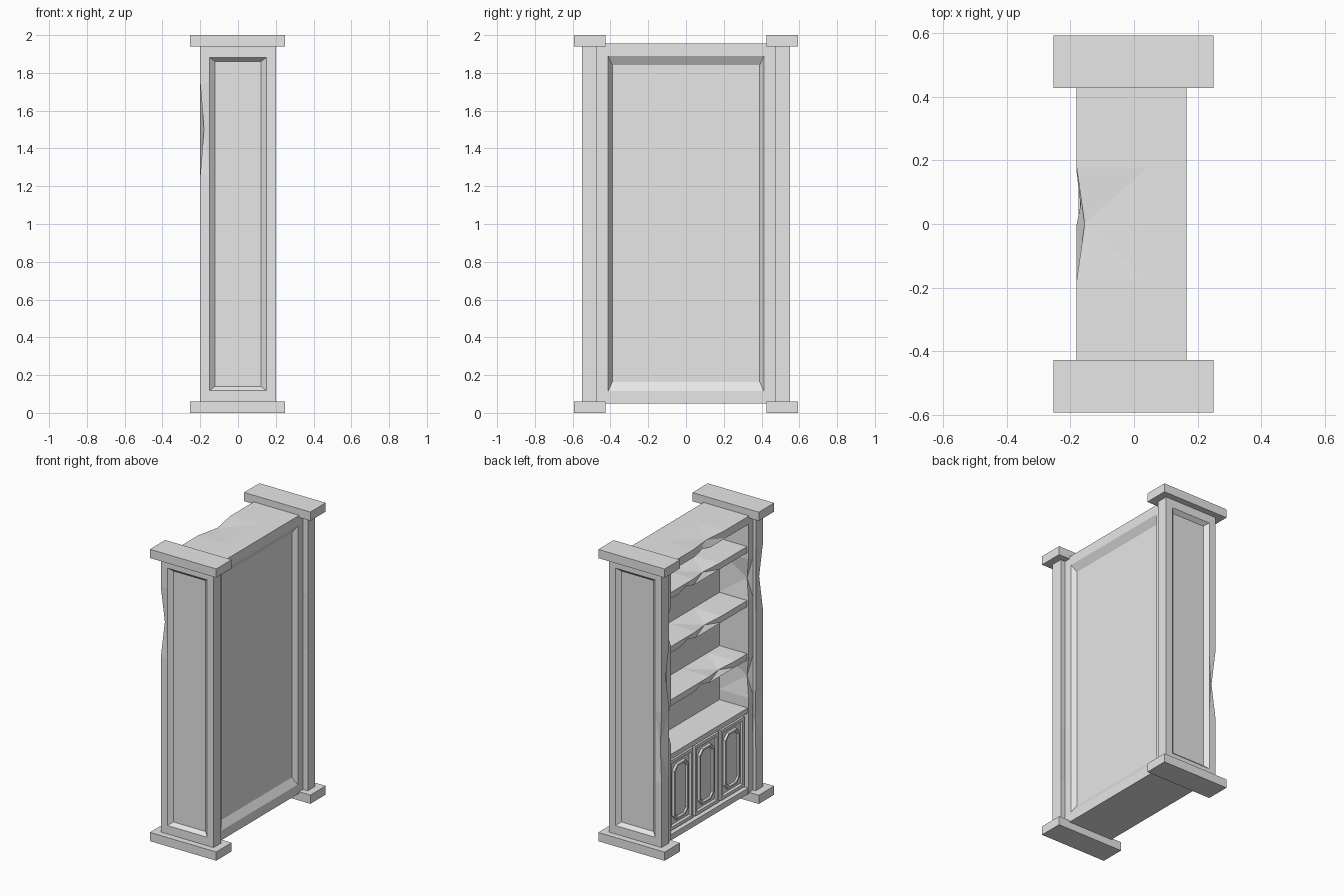
import bpy, bmesh
from math import copysign
from mathutils import Vector

if "Cube" in bpy.data.objects:
    bpy.data.objects.remove(bpy.data.objects["Cube"])

grey = bpy.data.materials.new("plain_grey")
grey.use_nodes = True
grey.diffuse_color = (0.8, 0.8, 0.8, 1)
grey.node_tree.nodes["Principled BSDF"].inputs["Base Color"].default_value = (0.8, 0.8, 0.8, 1)


def finish(bm, name):
    mesh = bpy.data.meshes.new(name)
    bm.to_mesh(mesh)
    bm.free()
    mesh.materials.append(grey)
    obj = bpy.data.objects.new(name, mesh)
    bpy.context.collection.objects.link(obj)
    return obj


def block(lo, hi):
    """Box between two opposite corners."""
    bm = bmesh.new()
    bmesh.ops.create_cube(bm, size=1)
    for v in bm.verts:
        v.co = Vector([b if c > 0 else a for a, b, c in zip(lo, hi, v.co)])
    bm.normal_update()
    return bm


def recess(bm, normal, outer, inner, depth):
    """Sunken panel with sloped borders on the side facing normal."""
    normal = Vector(normal)
    face = max(bm.faces, key=lambda f: f.normal.dot(normal))
    centre = face.calc_center_median()
    for half, sink in ((outer, 0), (inner, depth)):
        bmesh.ops.inset_individual(bm, faces=[face], thickness=0.002)
        for v in face.verts:
            d = v.co - centre
            v.co = centre - normal * sink + Vector([copysign(h, c) for h, c in zip(half, d)])


def wear(bm, axis, at, reach, edge, move):
    """Chip the long edge lying on the given coordinates {axis: value}."""
    along = Vector([float(i == axis) for i in range(3)])
    for pos in (at - reach, at, at + reach):
        bmesh.ops.bisect_plane(bm, geom=bm.verts[:] + bm.edges[:] + bm.faces[:],
                               plane_co=along * pos, plane_no=along)
    hit = [v for v in bm.verts if abs(v.co[axis] - at) < 1e-4
           and all(abs(v.co[i] - c) < 1e-4 for i, c in edge.items())]
    for v in hit:
        v.co += Vector(move)
    bmesh.ops.triangulate(bm, faces=list({f for v in hit for f in v.link_faces}))


# End pillars with sunken panels, feet and caps
for side, label in ((-1, "front"), (1, "back")):
    y0, y1 = sorted((side * 0.47, side * 0.55))
    bm = block((-0.2, y0, 0.06), (0.2, y1, 1.94))
    recess(bm, (0, side, 0), (0.15, 0, 0.882), (0.122, 0, 0.86), 0.025)
    wear(bm, 2, 1.5 if side < 0 else 0.74, 0.24, {0: -0.2, 1: side * 0.55}, (0.02, -side * 0.015, 0))
    wear(bm, 2, 0.55 if side < 0 else 1.2, 0.2, {0: -0.2, 1: side * 0.47}, (0.015, side * 0.015, 0))
    finish(bm, label + "_pillar")
    y0, y1 = sorted((side * 0.427, side * 0.593))
    for part, z in (("foot", 0), ("cap", 1.94)):
        finish(block((-0.253, y0, z), (0.25, y1, z + 0.06)), label + "_" + part)

    # Side walls of the case
    y0, y1 = sorted((side * 0.42, side * 0.47))
    bm = block((-0.18, y0, 0.05), (0.04, y1, 1.955))
    for z in (0.85, 1.52):
        wear(bm, 2, z, 0.14, {0: -0.18, 1: side * 0.42}, (0.025, side * 0.02, 0))
    finish(bm, label + "_side_wall")

# Thick back with a large sunken panel
bm = block((0.04, -0.47, 0.05), (0.165, 0.47, 1.955))
recess(bm, (1, 0, 0), (0, 0.412, 0.887), (0, 0.39, 0.838), 0.03)
finish(bm, "back_panel")

# Top and bottom boards
bm = block((-0.18, -0.42, 1.9), (0.04, 0.42, 1.955))
wear(bm, 1, 0, 0.175, {0: -0.18, 2: 1.955}, (0.025, 0, -0.008))
wear(bm, 1, 0.06, 0.1, {0: -0.18, 2: 1.9}, (0.012, 0, 0.012))
finish(bm, "top_board")
finish(block((-0.175, -0.42, 0.05), (0.04, 0.42, 0.09)), "bottom_board")

# Shelves with chipped front edges
for i, (z, y) in enumerate(((1.01, -0.15), (1.375, 0.0), (1.745, 0.02))):
    bm = block((-0.17, -0.42, z - 0.042), (0.04, 0.42, z))
    wear(bm, 1, y, 0.14, {0: -0.17, 2: z}, (0.03, 0, -0.015))
    wear(bm, 1, y + 0.2, 0.1, {0: -0.17, 2: z - 0.042}, (0.015, 0, 0.012))
    finish(bm, f"shelf_{i + 1}")

# Cupboard and counter
finish(block((-0.14, -0.42, 0.09), (0.04, 0.42, 0.605)), "cupboard")
finish(block((-0.175, -0.42, 0.605), (0.04, 0.42, 0.64)), "counter")

# Three doors, each with a raised panel with clipped corners
for i in (-1, 0, 1):
    y, z = i * 0.277, 0.343
    bm = block((-0.16, y - 0.127, z - 0.24), (-0.14, y + 0.127, z + 0.24))
    recess(bm, (-1, 0, 0), (0, 0.107, 0.218), (0, 0.1, 0.21), 0.012)
    finish(bm, f"door_{i + 2}")
    w, h, c = 0.085, 0.195, 0.04
    bm = bmesh.new()
    quarter = ((w, h - c), (w - c, h))
    ring = []
    for sy, sz in ((1, 1), (-1, 1), (-1, -1), (1, -1)):
        pts = quarter if sy * sz > 0 else quarter[::-1]
        ring += [bm.verts.new((-0.148, y + sy * a, z + sz * b)) for a, b in pts]
    face = bm.faces.new(ring)
    face.normal_update()
    if face.normal.x > 0:
        face.normal_flip()
    for width, rise in ((0.008, 0.012), (0.012, 0.0), (0.008, -0.01)):
        bmesh.ops.inset_individual(bm, faces=[face], thickness=width, depth=rise)
    finish(bm, f"door_panel_{i + 2}")
